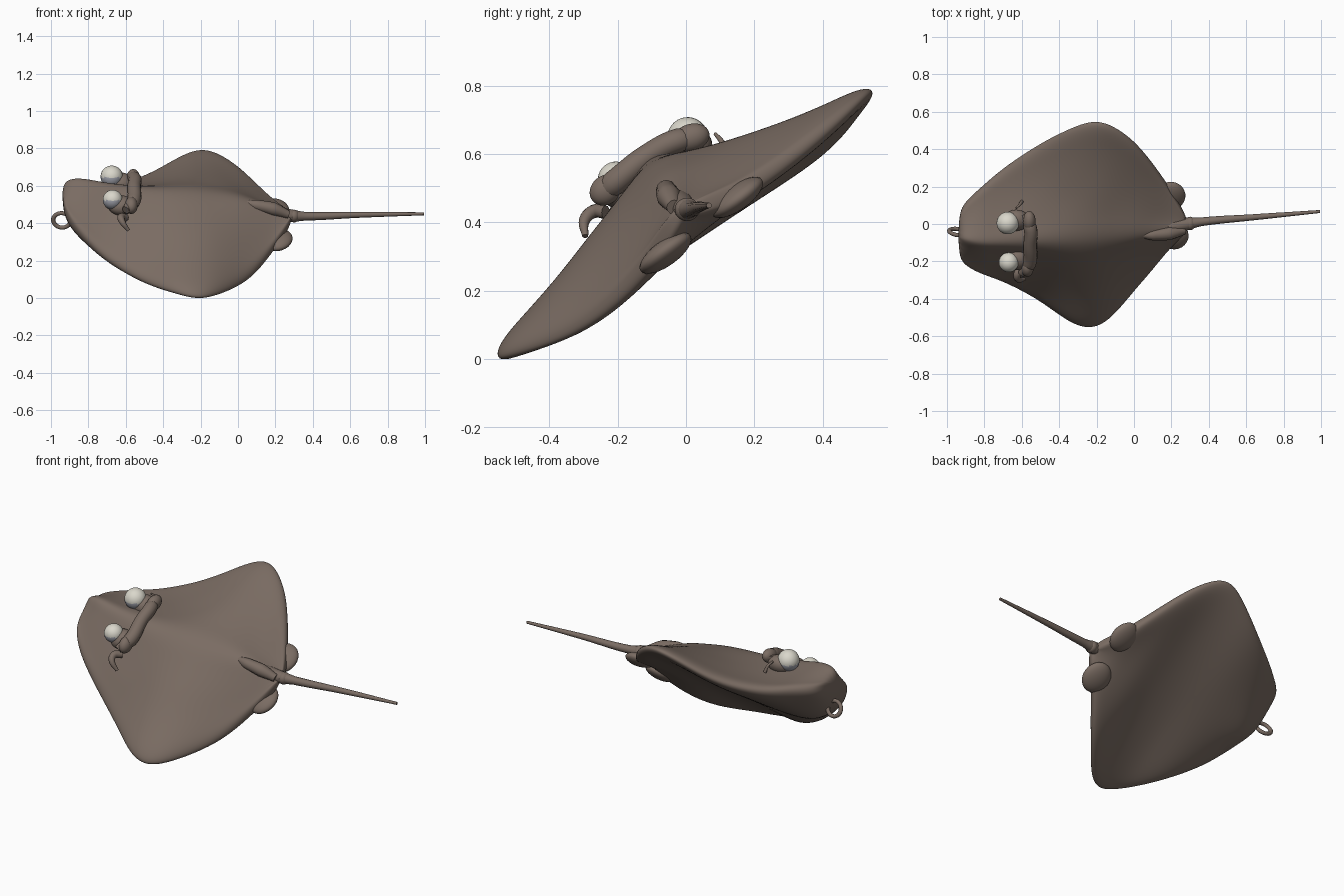
import bpy, bmesh, math
from mathutils import Vector, Matrix, noise

if "Cube" in bpy.data.objects:
    bpy.data.objects.remove(bpy.data.objects["Cube"])


def material(name, rgb):
    m = bpy.data.materials.new(name)
    m.diffuse_color = (*rgb, 1)
    m.use_nodes = True
    m.node_tree.nodes["Principled BSDF"].inputs["Base Color"].default_value = m.diffuse_color
    return m


SKIN = material("brown skin", (0.195, 0.150, 0.124))
WHITE = material("eye white", (0.70, 0.68, 0.60))
GREY = material("eye grey", (0.36, 0.37, 0.42))
TILT = math.radians(36)


def finish(name, bm, mats, subdiv=0):
    me = bpy.data.meshes.new(name)
    bmesh.ops.recalc_face_normals(bm, faces=bm.faces)
    bm.to_mesh(me)
    bm.free()
    for m in mats:
        me.materials.append(m)
    for p in me.polygons:
        p.use_smooth = True
    ob = bpy.data.objects.new(name, me)
    bpy.context.collection.objects.link(ob)
    if subdiv:
        s = ob.modifiers.new("smooth", "SUBSURF")
        s.levels = s.render_levels = subdiv
    return ob


def tube(name, pts, radii):
    """Tapered round tube through the points."""
    cu = bpy.data.curves.new(name, "CURVE")
    cu.dimensions = "3D"
    cu.bevel_depth = 1.0
    cu.bevel_resolution = 4
    cu.resolution_u = 8
    cu.use_fill_caps = True
    sp = cu.splines.new("BEZIER")
    sp.bezier_points.add(len(pts) - 1)
    for b, p, r in zip(sp.bezier_points, pts, radii):
        b.co = p
        b.radius = r
        b.handle_left_type = b.handle_right_type = "AUTO"
    cu.materials.append(SKIN)
    ob = bpy.data.objects.new(name, cu)
    bpy.context.collection.objects.link(ob)
    return ob


def blob(name, loc, size, rot=(0, 0, 0), mats=(SKIN,)):
    """Stretched ball."""
    bm = bmesh.new()
    bmesh.ops.create_uvsphere(bm, u_segments=24, v_segments=16, radius=1)
    m = Matrix.Identity(4)
    for axis, a in zip("XYZ", rot):
        m = Matrix.Rotation(a, 4, axis) @ m
    bm.transform(Matrix.Translation(loc) @ m @ Matrix.Diagonal((*size, 1)))
    return finish(name, bm, mats)


# Body: cross-sections along x
# x, low rim y z, ridge y z, high rim y z, belly z
STATIONS = [
    (-0.94, -0.18, 0.47, -0.07, 0.605, 0.07, 0.59, 0.48),
    (-0.90, -0.235, 0.375, -0.09, 0.65, 0.14, 0.59, 0.37),
    (-0.81, -0.28, 0.275, -0.11, 0.645, 0.22, 0.595, 0.30),
    (-0.70, -0.315, 0.165, -0.11, 0.625, 0.32, 0.59, 0.32),
    (-0.50, -0.42, 0.045, -0.11, 0.60, 0.455, 0.65, 0.345),
    (-0.34, -0.55, -0.005, -0.11, 0.59, 0.535, 0.75, 0.355),
    (-0.22, -0.58, -0.04, -0.10, 0.585, 0.58, 0.81, 0.365),
    (-0.12, -0.52, -0.02, -0.09, 0.57, 0.555, 0.795, 0.37),
    (0.0, -0.37, 0.03, -0.08, 0.55, 0.47, 0.715, 0.375),
    (0.10, -0.255, 0.105, -0.06, 0.52, 0.345, 0.615, 0.38),
    (0.20, -0.125, 0.245, -0.04, 0.485, 0.20, 0.515, 0.385),
    (0.29, -0.05, 0.38, -0.01, 0.46, 0.04, 0.455, 0.41),
]


def section(x, yl, zl, yr, zr, yh, zh, zb):
    lo_b, lo_t = Vector((x, yl + 0.025, zl)), Vector((x, yl, zl + 0.055))
    hi_b, hi_t = Vector((x, yh, zh - 0.04)), Vector((x, yh - 0.03, zh + 0.008))
    ridge, belly = Vector((x, yr, zr)), Vector((x, (yl + yh) / 2, zb))
    pts = [lo_b, lo_b.lerp(belly, 0.5), belly, belly.lerp(hi_b, 0.5), hi_b, hi_t]
    steps = (0.2, 0.4, 0.6, 0.8)

    def flank(a, b, t, sag):
        p = a.lerp(b, t)
        p.z -= sag * math.sin(math.pi * t) * min(1, abs(b.y - a.y) * 2.2)
        p.z += 0.012 * noise.noise(p * 7)      # lumpy skin
        return p
    pts += [flank(hi_t, ridge, t, 0.025) for t in steps] + [ridge]
    pts += [flank(ridge, lo_t, t, 0.015) for t in steps] + [lo_t]
    return pts


bm = bmesh.new()
rings = [[bm.verts.new(p) for p in section(*s)] for s in STATIONS]
n = len(rings[0])
for a, b in zip(rings, rings[1:]):
    for i in range(n):
        j = (i + 1) % n
        bm.faces.new((a[i], a[j], b[j], b[i]))
bm.faces.new(rings[0])
bm.faces.new(rings[-1])
finish("body", bm, [SKIN], 3)

# Tail with thick collar, and the lobe lying along its root
tube("tail", [(0.18, -0.02, 0.45), (0.28, 0.0, 0.44), (0.36, 0.012, 0.437),
              (0.65, 0.037, 0.445), (0.995, 0.067, 0.45)],
     [0.045, 0.034, 0.023, 0.016, 0.008])
blob("tail_collar", (0.30, 0.003, 0.438), (0.03, 0.036, 0.034))
tube("tail_lobe", [(0.03, -0.058, 0.51), (0.10, -0.058, 0.495),
                   (0.19, -0.05, 0.475), (0.27, -0.035, 0.445)],
     [0.012, 0.03, 0.036, 0.022])

# Pelvic fins
blob("pelvic_fin_upper", (0.195, 0.15, 0.473), (0.08, 0.09, 0.036), (TILT, 0, 0.15))
blob("pelvic_fin_lower", (0.212, -0.06, 0.31), (0.08, 0.09, 0.036), (TILT, 0, -0.2))

# Eyes in skin sockets; the lower half of each ball is grey
for tag, loc, r in (("upper", (-0.675, 0.005, 0.648), 0.06),
                    ("lower", (-0.67, -0.205, 0.525), 0.053)):
    eye = blob("eye_" + tag, loc, (r, r, r), (0.5, 0, 0), (WHITE, GREY))
    for p in eye.data.polygons:
        p.material_index = 1 if p.center.z < loc[2] - 0.005 else 0
    c = Vector(loc)
    blob("socket_" + tag, c + Vector((0.045, 0.015, -0.03)), (0.07, 0.06, 0.05), (TILT, 0, 0))

# Brow fold behind the eyes, with a lump at each end
tube("brow_fold", [(-0.60, -0.265, 0.47), (-0.56, -0.21, 0.515), (-0.555, -0.11, 0.595),
                   (-0.555, -0.02, 0.64), (-0.59, 0.05, 0.645)],
     [0.022, 0.038, 0.036, 0.036, 0.02])
blob("brow_lump_upper", (-0.56, 0.015, 0.648), (0.034, 0.055, 0.04), (0.3, 0, 0))
blob("brow_lump_lower", (-0.57, -0.235, 0.495), (0.034, 0.05, 0.042), (0.7, 0, 0))

# Small curled feelers at both ends of the brow
tube("feeler_lower", [(-0.60, -0.235, 0.43), (-0.625, -0.27, 0.432),
                      (-0.62, -0.295, 0.41), (-0.585, -0.295, 0.36)],
     [0.02, 0.02, 0.017, 0.009])
tube("feeler_upper", [(-0.60, 0.12, 0.60), (-0.61, 0.105, 0.635), (-0.63, 0.085, 0.66)],
     [0.009, 0.008, 0.005])

# Ring hanging from the nose
bm = bmesh.new()
R, r, N, M = 0.042, 0.011, 32, 10
grid = []
for i in range(N):
    a = 2 * math.pi * i / N
    grid.append([])
    for j in range(M):
        b = 2 * math.pi * j / M
        d = R + r * math.cos(b)
        grid[-1].append(bm.verts.new((d * math.cos(a) * 1.1, r * math.sin(b), d * math.sin(a))))
for i in range(N):
    for j in range(M):
        k, l = (i + 1) % N, (j + 1) % M
        bm.faces.new((grid[i][j], grid[k][j], grid[k][l], grid[i][l]))
bm.transform(Matrix.Translation((-0.942, -0.043, 0.415)) @ Matrix.Rotation(-0.15, 4, "Z")
             @ Matrix.Rotation(0.4, 4, "X"))
finish("nose_ring", bm, [SKIN])
